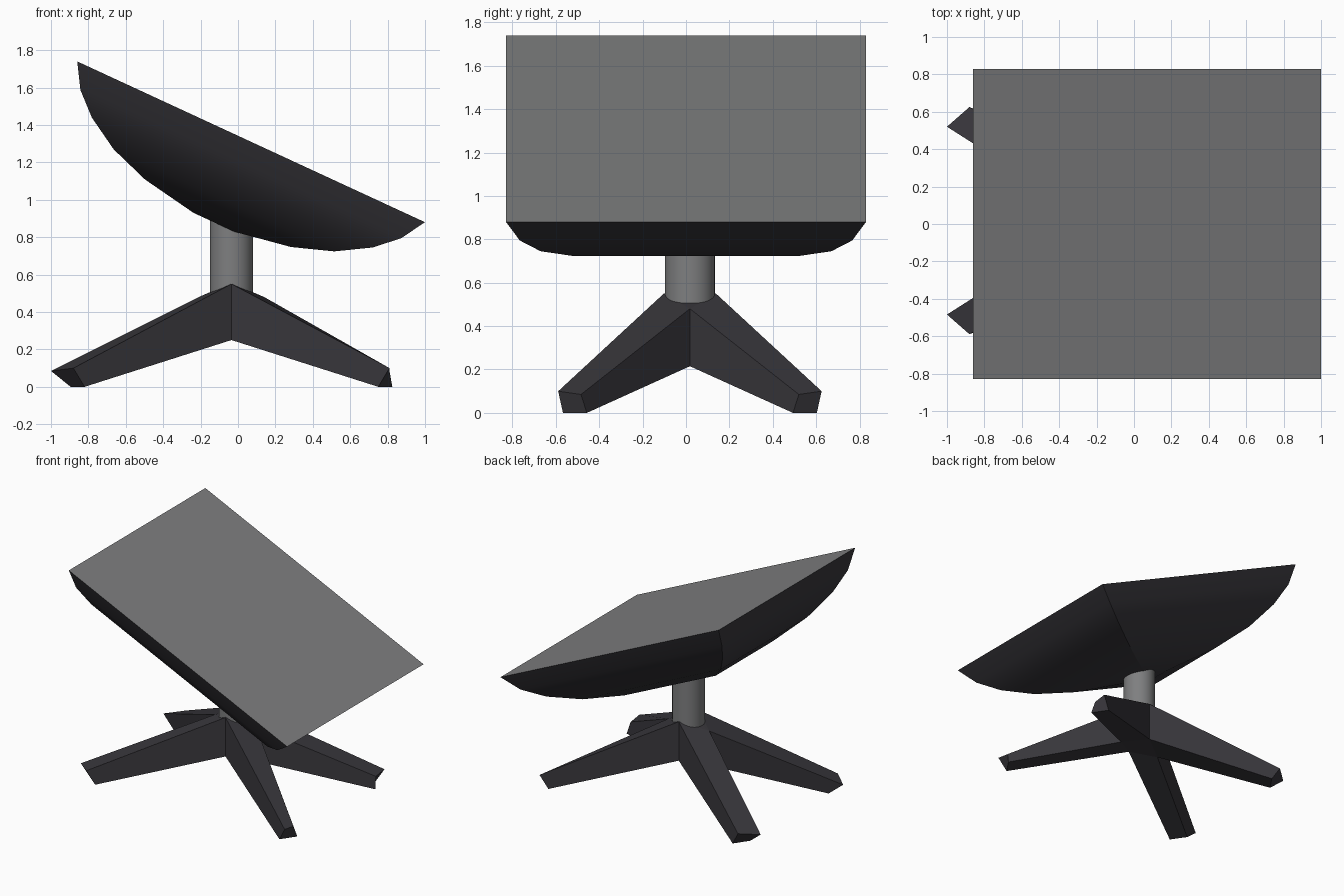
import bpy, bmesh, math
from mathutils import Vector

cube = bpy.data.objects.get("Cube")
if cube:
    bpy.data.objects.remove(cube, do_unlink=True)


def material(name, color):
    m = bpy.data.materials.new(name)
    m.use_nodes = True
    m.diffuse_color = (*color, 1)
    m.node_tree.nodes["Principled BSDF"].inputs["Base Color"].default_value = (*color, 1)
    return m


charcoal = material("charcoal", (0.04, 0.038, 0.045))
grey = material("mid grey", (0.21, 0.212, 0.216))


def add_object(name, bm, mats, location=(0, 0, 0)):
    bmesh.ops.recalc_face_normals(bm, faces=bm.faces[:])
    mesh = bpy.data.meshes.new(name)
    bm.to_mesh(mesh)
    bm.free()
    for m in mats:
        mesh.materials.append(m)
    obj = bpy.data.objects.new(name, mesh)
    obj.location = location
    bpy.context.collection.objects.link(obj)
    return obj


# Dish: concentric rectangles stepping down a bowl profile, flat grey panel on top
ASPECT = 0.83 / 1.024
profile = [(1.024, 0), (0.945, -0.131), (0.827, -0.24), (0.65, -0.345),
           (0.43, -0.421), (0.12, -0.474)]
bm = bmesh.new()
rings = [[bm.verts.new((sx * r, sy * r * ASPECT, h))
          for sx, sy in ((1, 1), (-1, 1), (-1, -1), (1, -1))] for r, h in profile]
for upper, lower in zip(rings, rings[1:]):
    for i in range(4):
        j = (i + 1) % 4
        face = bm.faces.new((upper[i], upper[j], lower[j], lower[i]))
        face.smooth = True
bm.faces.new(rings[-1]).smooth = True
panel = bm.faces.new(rings[0])
panel.material_index = 1
# Crisp rim and corner ridges, soft curvature along each side
for edge in panel.edges:
    edge.smooth = False
for upper, lower in zip(rings, rings[1:]):
    for a, b in zip(upper, lower):
        bm.edges.get((a, b)).smooth = False
dish = add_object("dish", bm, [charcoal, grey], (0.07, 0, 1.31))
dish.rotation_euler.y = math.atan2(0.86, 1.86)

# Pole: plain round post running into the bowl
HUB = Vector((-0.035, 0.018, 0))
bm = bmesh.new()
bmesh.ops.create_cone(bm, cap_ends=True, segments=32, radius1=0.115, radius2=0.115, depth=0.45)
for face in bm.faces:
    face.smooth = len(face.verts) == 4
for edge in bm.edges:
    edge.smooth = all(len(f.verts) == 4 for f in edge.link_faces)
add_object("pole", bm, [grey], HUB + Vector((0, 0, 0.675)))

# Stand: four tapering legs sharing the valley corners around a closed hub
bm = bmesh.new()


def leg(sx, sy):
    tip_x = 0.845 if sx > 0 else 0.965
    s = lambda x, y, z: bm.verts.new((sx * x, sy * y, z))
    top = [s(0.175, 0, 0.48), s(tip_x, 0.502, 0.085), s(0.845, 0.607, 0.1), s(0, 0.12, 0.55)]
    low = [s(0.175, 0, 0.215), s(0.86, 0.475, 0), s(0.785, 0.585, 0), s(0, 0.12, 0.25)]
    for ring, height in ((top, 0.555), (low, 0.25)):
        bm.faces.new(ring)
        bm.faces.new((ring[0], ring[3], s(0, 0, height)))
    for i in range(3):
        bm.faces.new((top[i], top[i + 1], low[i + 1], low[i]))


for sx in (1, -1):
    for sy in (1, -1):
        leg(sx, sy)
bmesh.ops.remove_doubles(bm, verts=bm.verts[:], dist=0.001)
add_object("stand_legs", bm, [charcoal], HUB)
